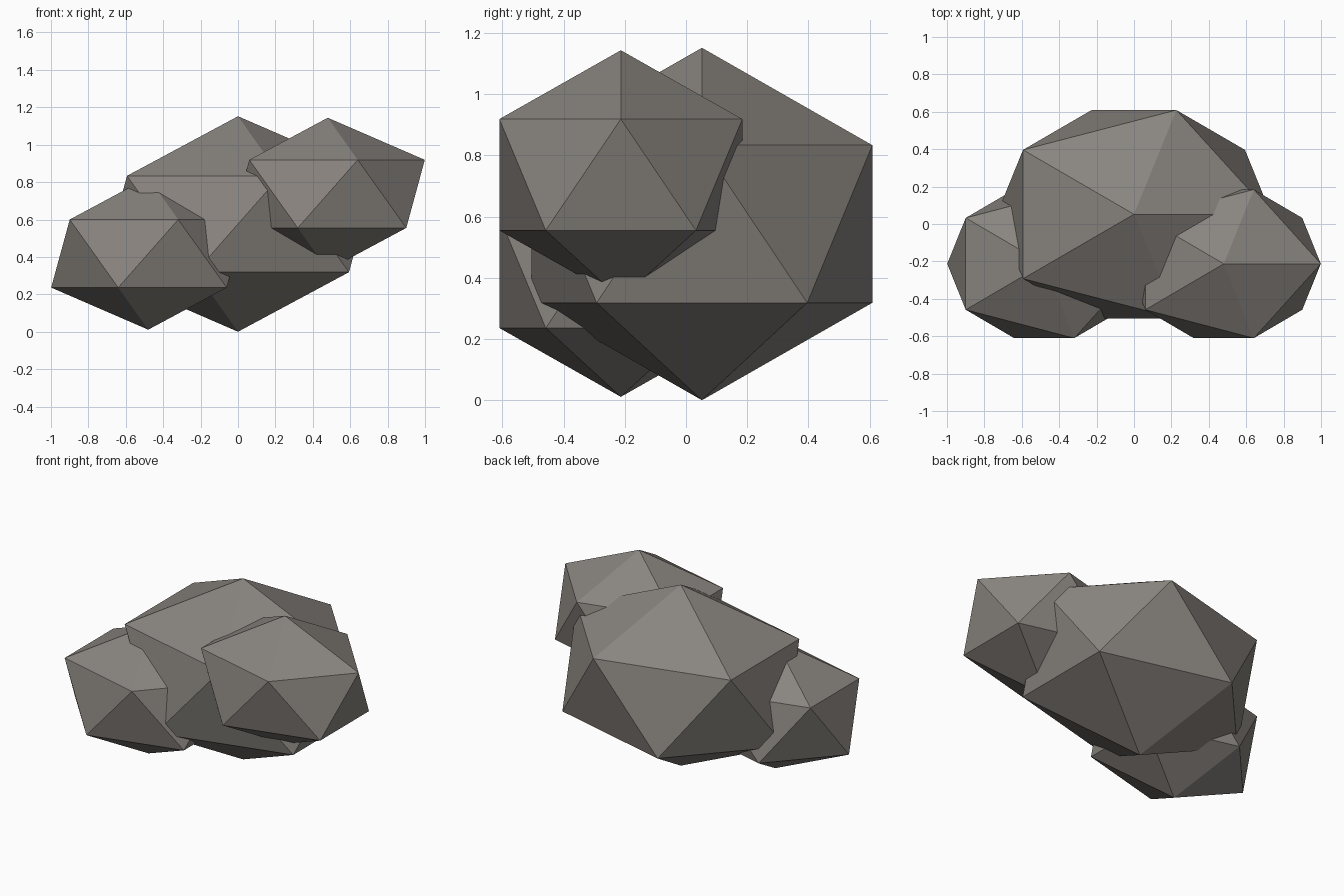
import bpy

if "Cube" in bpy.data.objects:
    bpy.data.objects.remove(bpy.data.objects["Cube"])

# Warm dark stone
stone = bpy.data.materials.new("stone")
stone.diffuse_color = (0.25, 0.23, 0.21, 1)
stone.use_nodes = True
stone.node_tree.nodes["Principled BSDF"].inputs["Base Color"].default_value = stone.diffuse_color


def rock(name, centre, radii):
    """One faceted boulder: a stretched 20-sided icosahedron."""
    bpy.ops.mesh.primitive_ico_sphere_add(subdivisions=1, radius=1, location=centre)
    ob = bpy.context.object
    ob.name = name
    ob.scale = radii
    bpy.ops.object.transform_apply(location=False, rotation=False, scale=True)
    bpy.ops.object.shade_flat()
    ob.data.materials.append(stone)
    return ob


# Large middle boulder
rock("main_rock", (0, 0.052, 0.576), (0.82, 0.655, 0.576))

# Two smaller boulders in front, one low on the left and one high on the right
small = (0.58, 0.467, 0.407)
rock("left_rock", (-0.48, -0.213, 0.418), small)
rock("right_rock", (0.48, -0.213, 0.737), small)
